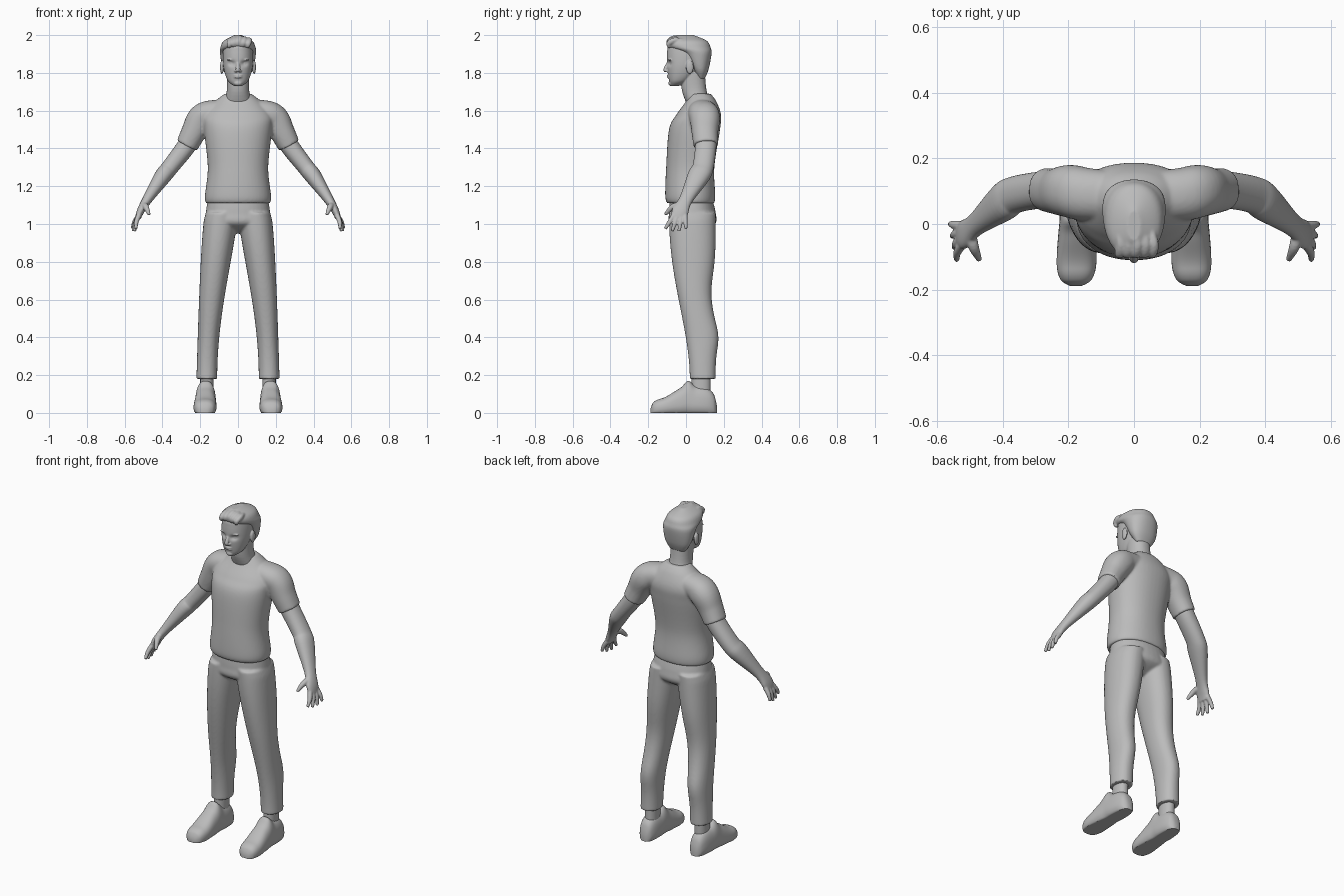
import bpy, bmesh
from math import pi, tau, sin, cos, exp, sqrt, copysign, radians
from mathutils import Vector, Matrix

cube = bpy.data.objects.get("Cube")
if cube:
    bpy.data.objects.remove(cube, do_unlink=True)

X, Y, Z = Matrix.Identity(3)

grey = bpy.data.materials.new("plain grey")
grey.use_nodes = True
grey.diffuse_color = (.5, .5, .5, 1)
for node in grey.node_tree.nodes:
    if node.type == 'BSDF_PRINCIPLED':
        node.inputs["Base Color"].default_value = grey.diffuse_color


def bump(value, centre, width):
    """Soft bell curve."""
    return exp(-((value - centre) / width) ** 2)


def ease(value):
    """Soft step from zero to one."""
    value = min(max(value, 0), 1)
    return value * value * (3 - 2 * value)


def spline(rows, steps):
    """Smooth curve through rows of numbers."""
    out = []
    last = len(rows) - 1
    for i in range(last):
        before, start = rows[max(i - 1, 0)], rows[i]
        end, after = rows[i + 1], rows[min(i + 2, last)]
        for k in range(steps):
            t = k / steps
            out.append([b + t / 2 * (c - a + t * (2*a - 5*b + 4*c - d + t * (3*b - 3*c + d - a)))
                        for a, b, c, d in zip(before, start, end, after)])
    out.append(list(rows[-1]))
    return out


def tube(bm, rows, up=X, axis=None, side=1, power=2.2, sides=40, steps=6):
    """Loft through rows of centre x, y, z and two half sizes."""
    rows = spline(rows, steps)
    rings = []
    for i, (x, y, z, wide, deep) in enumerate(rows):
        before, after = rows[max(i - 1, 0)], rows[min(i + 1, len(rows) - 1)]
        along = axis or (Vector(after[:3]) - Vector(before[:3])).normalized()
        u = (up - along * up.dot(along)).normalized()
        v = along.cross(u)
        ring = []
        for k in range(sides):
            c, s = cos(tau * k / sides), sin(tau * k / sides)
            point = Vector((x, y, z))
            point += u * wide * copysign(abs(c) ** (2 / power), c)
            point += v * deep * copysign(abs(s) ** (2 / power), s)
            point.x *= side
            ring.append(bm.verts.new(point))
        rings.append(ring)
    for low, high in zip(rings, rings[1:]):
        for k in range(sides):
            bm.faces.new((low[k - 1], low[k], high[k], high[k - 1]))
    bm.faces.new(rings[0])
    bm.faces.new(rings[-1])
    return [vert for ring in rings for vert in ring]


def stack(bm, rows, **options):
    """Loft of level rings given as height, left and right edge, front and back."""
    rows = [((a + b) / 2, (front + back) / 2, z, (b - a) / 2, (back - front) / 2)
            for z, a, b, front, back in rows]
    return tube(bm, rows, axis=Z, **options)


def body(bm, rows, **options):
    """Level rings centred on the middle: height, half width, front and back."""
    return stack(bm, [(z, -half, half, front, back) for z, half, front, back in rows], **options)


def ball(bm, centre, size):
    place = Matrix.Translation(centre) @ Matrix.Diagonal((*size, 1))
    bmesh.ops.create_uvsphere(bm, u_segments=20, v_segments=12, radius=1, matrix=place)


def finish(bm, name, voxel=None, softness=4):
    """Turn the parts into one object, fused where a voxel size is given."""
    bmesh.ops.recalc_face_normals(bm, faces=bm.faces)
    mesh = bpy.data.meshes.new(name)
    bm.to_mesh(mesh)
    bm.free()
    mesh.materials.append(grey)
    part = bpy.data.objects.new(name, mesh)
    bpy.context.collection.objects.link(part)
    bpy.ops.object.select_all(action='DESELECT')
    part.select_set(True)
    bpy.context.view_layer.objects.active = part
    if voxel:
        fuse = part.modifiers.new("fuse", 'REMESH')
        fuse.mode = 'VOXEL'
        fuse.voxel_size = voxel
        soften = part.modifiers.new("soften", 'SMOOTH')
        soften.iterations = softness
        for modifier in ("fuse", "soften"):
            bpy.ops.object.modifier_apply(modifier=modifier)
    bpy.ops.object.shade_smooth_by_angle(angle=radians(50))


# Head: skull with eye sockets, neck and features
bm = bmesh.new()
skull = body(bm, [(1.73, .02, -.08, -.04), (1.76, .055, -.09, .02), (1.83, .077, -.1, .09),
                  (1.91, .08, -.1, .12), (1.95, .07, -.09, .11), (1.98, .04, -.04, .07)],
             sides=64, steps=10)
eye_level = 1.85
for vert in skull:
    if vert.co.y < 0:
        vert.co.y += .014 * bump(abs(vert.co.x), .033, .018) * bump(vert.co.z, eye_level, .013)
body(bm, [(1.6, .08, .02, .14), (1.7, .06, -.02, .11), (1.8, .06, -.03, .1)])
tube(bm, [(0, -.09, 1.86, .008, .008), (0, -.108, 1.82, .012, .011), (0, -.105, 1.807, .011, .008)])
ball(bm, (0, -.08, 1.745), (.022, .013, .014))
for lip in (1.786, 1.777):
    ball(bm, (0, -.09, lip), (.024, .012, .005))
for side in (1, -1):
    ball(bm, (side * .033, -.071, eye_level), (.014, .013, .009))
    ball(bm, (side * .035, -.083, eye_level + .02), (.025, .012, .005))
    ball(bm, (side * .012, -.1, 1.81), (.008, .009, .007))
    ball(bm, (side * .085, .02, 1.83), (.01, .02, .036))
finish(bm, "head", voxel=.0035, softness=3)

# Hair with swept front locks
bm = bmesh.new()
body(bm, [(1.77, .05, .06, .1), (1.82, .08, .03, .12), (1.9, .095, -.02, .135),
          (1.935, .093, -.09, .13), (1.97, .075, -.1, .11), (2, .02, -.05, .04)])
for lock in range(-2, 3):
    x, top = lock * .025, 1.985 - abs(lock) * .006
    tube(bm, [(x, -.086, top - .04, .008, .008), (x + .005, -.09, top - .018, .014, .014),
              (x + .01, -.06, top, .015, .014), (x, -.01, top, .008, .008)])
finish(bm, "hair", voxel=.005, softness=2)

# Arm joints, shared by sleeves and bare arms
shoulder, bend, cuff = (.14, .09, 1.585), (.235, .1, 1.485), (.27, .105, 1.417)
elbow, forearm, wrist = (.36, .09, 1.3), (.4, .065, 1.25), (.48, 0, 1.13)
palm, knuckles = (.515, -.03, 1.07), (.53, -.035, 1.03)

# Shirt: trunk fused with sleeves
bm = bmesh.new()
body(bm, [(1.11, .17, -.1, .15), (1.15, .175, -.11, .155), (1.3, .16, -.105, .15), (1.5, .18, -.09, .18),
          (1.58, .18, -.05, .185), (1.65, .12, 0, .16), (1.69, .07, .02, .13)], sides=48, steps=8)
for side in (1, -1):
    tube(bm, [(0, .085, 1.6, .07, .06), (*shoulder, .08, .07), (.195, .1, 1.555, .08, .075),
              (*bend, .07, .066), (*cuff, .065, .059)], up=Y, side=side)
finish(bm, "shirt", voxel=.007)

# Trousers: hips fused with legs that follow thigh, knee and calf
leg = []
for step in range(25):
    t = step / 24
    inner = .11 * sin(pi / 2 * t) ** 1.3
    outer = .17 + .05 * sqrt(t)
    front = -.09 + .11 * ease(t ** 1.15)
    back = .157 - .022 * bump(t, .48, .16) + .016 * bump(t, .75, .1)
    leg.append((1.06 - .88 * t, inner, outer, front, back))
bm = bmesh.new()
body(bm, [(1.13, .16, -.085, .14), (1.06, .17, -.09, .157), (1, .17, -.085, .155), (.95, .06, 0, .08)])
for side in (1, -1):
    stack(bm, leg, side=side, steps=2)
finish(bm, "trousers", voxel=.007)

for side, word in ((1, "left"), (-1, "right")):
    # Bare arm, palm, fingers and thumb
    bm = bmesh.new()
    tube(bm, [(*bend, .055, .05), (*cuff, .056, .05), (*elbow, .056, .045), (*forearm, .058, .044),
              (*wrist, .036, .026), (*palm, .044, .02), (*knuckles, .04, .015)], up=Y, side=side)
    for finger in range(4):
        t = finger / 3
        base = Vector((.525, -.065 + .06 * t, 1.045))
        tip = Vector((.54 + .02 * t, -.11 * (1 - t), .975 - .015 * sin(pi * t)))
        middle = base.lerp(tip, .5) + X * .006
        tube(bm, [(*base, .014, .014), (*middle, .012, .012), (*tip, .008, .008)], side=side, sides=16)
    tube(bm, [(.5, -.02, 1.1, .018, .018), (.488, -.07, 1.09, .016, .016),
              (.47, -.11, 1.05, .008, .008)], side=side, sides=16)
    finish(bm, word + "_arm", voxel=.004, softness=3)

    # Ankle
    bm = bmesh.new()
    stack(bm, [(z, .13, .2, .03, .13) for z in (.09, .22)], side=side)
    finish(bm, word + "_ankle")

    # Shoe: rounded toe and heel, tongue bump and flat sole
    bm = bmesh.new()
    shoe = []
    for step in range(31):
        t = .004 + .992 * step / 30
        rounding = (1 - abs(2 * t - 1) ** 5) ** .4
        half_width = (.065 - .012 * t) * rounding
        height = (.08 + .06 * ease((t - .15) / .4) + .03 * bump(t, .57, .07)) * rounding
        shoe.append((.177 - .01 * t, -.19 + .355 * t, height / 2 - .008, half_width, height / 2 + .008))
    for vert in tube(bm, shoe, axis=Y, side=side, power=2.6, steps=2):
        vert.co.z = max(vert.co.z, 0)
        middle = side * .172
        vert.co.x = middle + (vert.co.x - middle) * (1 - 1.6 * max(vert.co.z - .03, 0))
    finish(bm, word + "_shoe")
